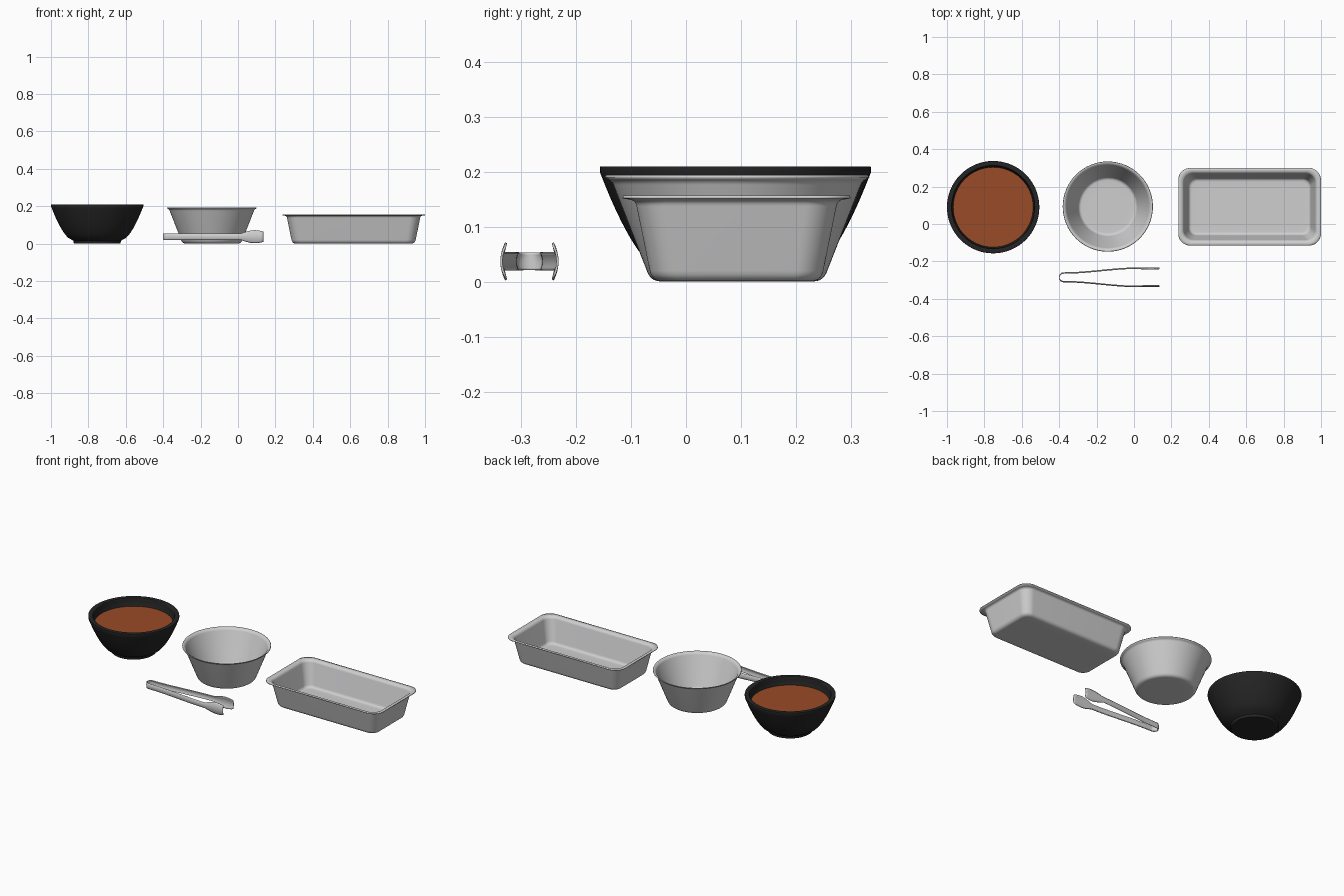
import bpy, bmesh, math
from mathutils import Vector

cube = bpy.data.objects.get("Cube")
if cube:
    bpy.data.objects.remove(cube, do_unlink=True)


def material(name, red, green, blue):
    color = (red, green, blue, 1)
    result = bpy.data.materials.new(name)
    result.use_nodes = True
    result.diffuse_color = color
    shader = result.node_tree.nodes["Principled BSDF"]
    shader.inputs["Base Color"].default_value = color
    return result


steel = material("brushed steel", 0.62, 0.62, 0.63)
black = material("black glaze", 0.018, 0.018, 0.018)
broth_brown = material("red brown broth", 0.32, 0.07, 0.02)


def spread(start, end, steps):
    """Evenly spaced values, both ends included."""
    return [start + (end - start) * i / steps for i in range(steps + 1)]


def soften(points, radius, steps=5):
    """Round every inner corner of a profile."""
    points = [Vector(point) for point in points]
    result = [points[0]]
    for before, corner, after in zip(points, points[1:], points[2:]):
        towards, away = before - corner, after - corner
        reach = min(radius, towards.length / 2.1, away.length / 2.1)
        start = corner + towards.normalized() * reach
        end = corner + away.normalized() * reach
        for t in spread(0, 1, steps):
            result.append(start.lerp(corner, t).lerp(corner.lerp(end, t), t))
    return result + [points[-1]]


def loft(name, rings, surface, closed=True, floor=False, ceiling=False):
    """Skin a list of equal-length point rings."""
    bm = bmesh.new()
    loops = [[bm.verts.new(point) for point in ring] for ring in rings]
    count = len(loops[0])
    for lower, upper in zip(loops, loops[1:]):
        for i in range(count if closed else count - 1):
            j = (i + 1) % count
            bm.faces.new((lower[i], lower[j], upper[j], upper[i]))
    if floor:
        bm.faces.new(loops[0][::-1])
    if ceiling:
        bm.faces.new(loops[-1])
    bmesh.ops.recalc_face_normals(bm, faces=bm.faces)
    mesh = bpy.data.meshes.new(name)
    bm.to_mesh(mesh)
    bm.free()
    mesh.materials.append(surface)
    obj = bpy.data.objects.new(name, mesh)
    bpy.context.collection.objects.link(obj)
    bpy.ops.object.select_all(action="DESELECT")
    obj.select_set(True)
    bpy.context.view_layer.objects.active = obj
    bpy.ops.object.shade_smooth_by_angle(angle=math.radians(40))
    return obj


def sheet(obj, thickness):
    """Give an open surface the thickness of sheet metal."""
    solidify = obj.modifiers.new("sheet thickness", "SOLIDIFY")
    solidify.thickness = thickness
    solidify.offset = 0


def rounded_rect(center, half_x, half_y, radius, z, steps=16):
    """Outline made of four corner arcs; equal sizes give a circle."""
    ring = []
    for quarter in range(4):
        for step in range(steps):
            angle = math.pi / 2 * (quarter + step / (steps - 1))
            side_x = 1 if quarter in (0, 3) else -1
            side_y = 1 if quarter < 2 else -1
            ring.append((
                center.x + side_x * (half_x - radius) + radius * math.cos(angle),
                center.y + side_y * (half_y - radius) + radius * math.sin(angle),
                z))
    return ring


def circle(center, radius, z, count=64):
    angles = [math.tau * i / count for i in range(count)]
    return [(center.x + radius * math.cos(angle),
             center.y + radius * math.sin(angle), z) for angle in angles]


def lathe(name, center, profile, surface, **caps):
    rings = [circle(center, radius, z) for radius, z in profile]
    return loft(name, rings, surface, **caps)


def curved_wall(foot, rim, low, high, power, steps=12):
    """Bowl side that flares quickly at the foot and steepens to the rim."""
    return [(foot + (rim - foot) * t ** power, low + (high - low) * t)
            for t in spread(0, 1, steps)]


# Black bowl: short foot, curved outside, thick rim and steep inside
bowl_center = Vector((-0.753, 0.09))
foot = soften([(0.1, 0), (0.125, 0), (0.127, 0.015)], 0.004)
outside = curved_wall(0.13, 0.247, 0.017, 0.2, 0.6)
rim = soften([(0.247, 0.204), (0.247, 0.21), (0.222, 0.21), (0.22, 0.2)], 0.004)
inside = curved_wall(0.1, 0.22, 0.03, 0.19, 0.3)[::-1]
lathe("soup_bowl", bowl_center, foot + outside + rim + inside, black,
      floor=True, ceiling=True)

# Broth filling the bowl
lathe("broth", bowl_center, [(0.21, 0.155), (0.217, 0.163)], broth_brown,
      floor=True, ceiling=True)

# Steel bowl: straight flared wall with an out-turned lip
bowl_side = [(0.1, 0.003), (0.155, 0.003), (0.226, 0.184), (0.24, 0.192)]
steel_bowl = lathe("steel_bowl", Vector((-0.14, 0.093)),
                   soften(bowl_side, 0.016), steel, floor=True)
sheet(steel_bowl, 0.005)

# Pan: rounded rectangular shell, its profile measured out from the floor edge
pan_center = Vector((0.618, 0.092))
pan_side = [(-0.05, 0.003), (0, 0.003), (0.03, 0.15), (0.055, 0.154)]
pan_rings = [
    rounded_rect(pan_center, 0.326 + out, 0.152 + out, 0.045 + out / 3, z)
    for out, z in soften(pan_side, 0.018)]
pan = loft("rectangular_pan", pan_rings, steel, floor=True)
sheet(pan, 0.005)


# Tongs: one strip bent around the back, with cupped blades at the tips
def arm_gap(x):
    t = min(1, max(0, (x + 0.375) / 0.4))
    return 0.025 + 0.026 * t * t * (3 - 2 * t)


def half_height(x):
    t = max(0, (x - 0.015) / 0.15)
    return 0.016 + 0.018 * math.sin(math.pi * t)


bend = 0.025
arm = [(x, arm_gap(x)) for x in spread(0.135, bend - 0.4, 40)]
turn = [(bend - 0.4 - bend * math.cos(angle), bend * math.sin(angle))
        for angle in spread(math.pi / 2, -math.pi / 2, 16)]
path = arm + turn[1:-1] + [(x, -gap) for x, gap in reversed(arm)]
strip = []
for x, gap in path:
    height = half_height(x)
    cup = height / 4 * max(-1, min(1, gap / bend))
    strip.append([(x, gap - cup * t * t - 0.285, 0.037 + height * t)
                  for t in spread(-1, 1, 8)])
sheet(loft("tongs", strip, steel, closed=False), 0.004)
